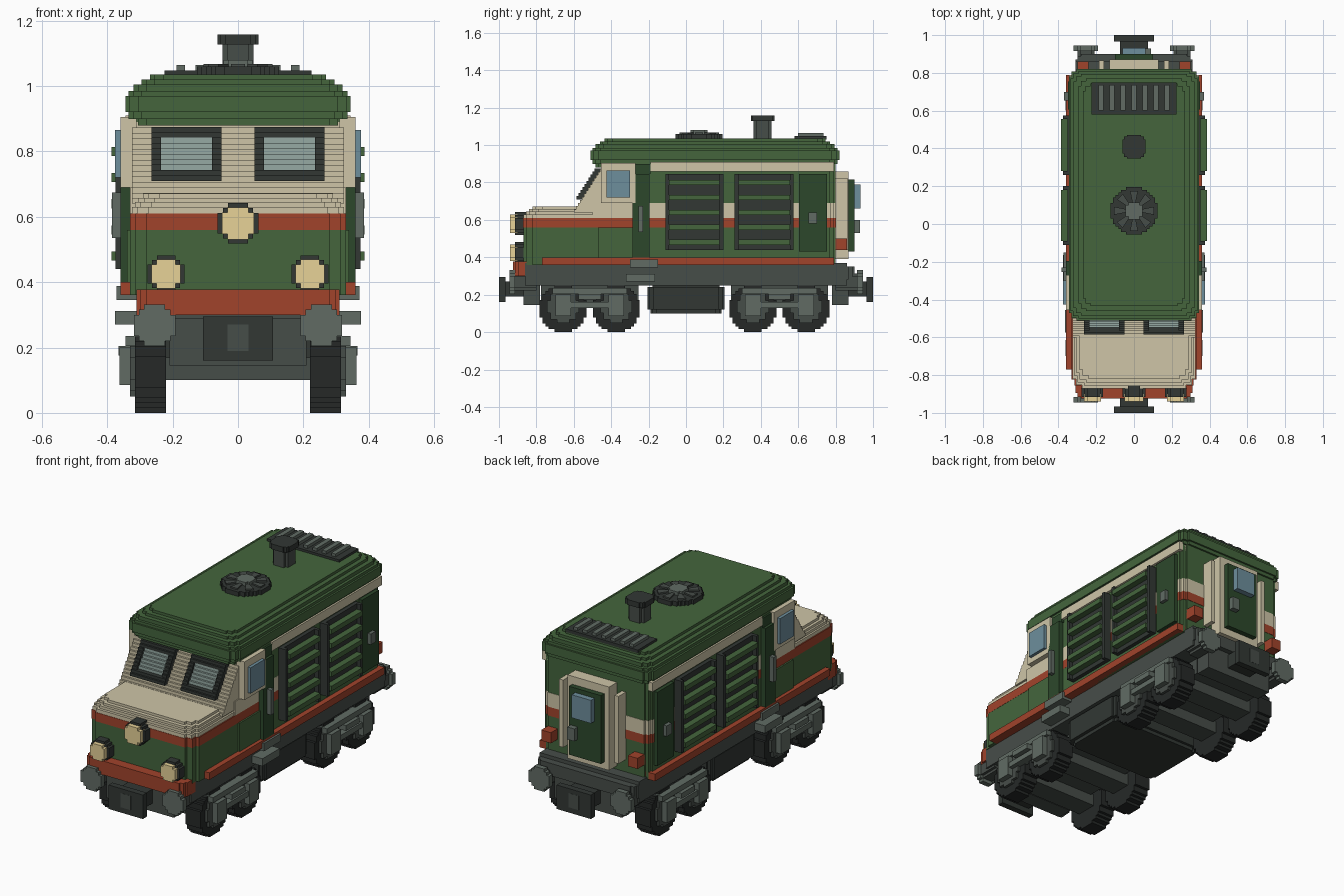
import bpy, bmesh, math
from mathutils import Vector

if "Cube" in bpy.data.objects:
    bpy.data.objects.remove(bpy.data.objects["Cube"])


def mat(name, hexcol):
    lin = [(int(hexcol[i:i + 2], 16) / 255) ** 2.2 for i in (0, 2, 4)]
    m = bpy.data.materials.new(name)
    m.diffuse_color = (*lin, 1)
    m.use_nodes = True
    m.node_tree.nodes["Principled BSDF"].inputs["Base Color"].default_value = m.diffuse_color
    return m


GREEN = mat("green", "46653F")
DEEP = mat("deep_green", "30492F")
CREAM = mat("cream", "CDC4A6")
RED = mat("red", "A0452F")
DARK = mat("dark", "353A37")
TYRE = mat("tyre", "2A2D2C")
FRAME = mat("frame_grey", "484E4A")
GREY = mat("light_grey", "616B64")
LAMP = mat("lamp", "E6D196")
GLASS = mat("glass", "95A8A2")
BLUE = mat("side_glass", "6D8D9B")


def finish(name, bm, m):
    bmesh.ops.recalc_face_normals(bm, faces=bm.faces)
    me = bpy.data.meshes.new(name)
    bm.to_mesh(me)
    bm.free()
    me.materials.append(m)
    ob = bpy.data.objects.new(name, me)
    bpy.context.collection.objects.link(ob)
    return ob


def boxes(name, m, *items, mirror=False):
    """Each item is (x0, x1, y0, y1, z0, z1); mirror repeats it across x."""
    bm = bmesh.new()
    todo = list(items) + ([(-b[1], -b[0], *b[2:]) for b in items] if mirror else [])
    for x0, x1, y0, y1, z0, z1 in todo:
        vs = bmesh.ops.create_cube(bm, size=1)["verts"]
        for v in vs:
            v.co = ((x0 + x1) / 2 + v.co.x * (x1 - x0), (y0 + y1) / 2 + v.co.y * (y1 - y0),
                    (z0 + z1) / 2 + v.co.z * (z1 - z0))
    return finish(name, bm, m)


def slabs(name, m, *items):
    """Stacked layers with stair-stepped corners: (hx, y0, y1, z0, z1, corner_front, corner_back)."""
    bm = bmesh.new()
    for hx, y0, y1, z0, z1, cf, cb in items:
        half = []
        for y, c, s in ((y0, cf, 1), (y1, cb, -1)):
            q = [(hx - c, y), (hx - c, y + s * c / 3), (hx - c / 3, y + s * c / 3),
                 (hx - c / 3, y + s * c), (hx, y + s * c)] if c else [(hx, y)]
            half += q[::s]
        pts = half + [(-x, y) for x, y in reversed(half)]
        f = bm.faces.new([bm.verts.new((x, y, z0)) for x, y in pts])
        ext = bmesh.ops.extrude_face_region(bm, geom=[f])["geom"]
        bmesh.ops.translate(bm, vec=(0, 0, z1 - z0),
                            verts=[v for v in ext if isinstance(v, bmesh.types.BMVert)])
    return finish(name, bm, m)


def disc_rows(axis, a0, a1, u, w, r, step=0.016):
    """Stair-stepped disc as boxes; axis 'x' uses u=y, w=z; 'y' uses u=x, w=z; 'z' uses u=x, w=y."""
    n = max(1, round(r / step))
    h, out = r / n, []
    for i in range(-n, n):
        mid = (i + 0.5) * h
        half = max(h, round(math.sqrt(max(0, r * r - mid * mid)) / h) * h)
        us, ws = (u - half, u + half), (w + i * h, w + (i + 1) * h)
        out.append({"x": (a0, a1, *us, *ws), "y": (*us, a0, a1, *ws),
                    "z": (*us, *ws, a0, a1)}[axis])
    return out


# body bands, from bottom to top
slabs("lower_body", GREEN, (.33, -.87, .80, .36, .56, .05, .03))
slabs("red_band", RED, (.331, -.872, .802, .56, .61, .05, .03))
slabs("cream_band", CREAM, (.331, -.50, .802, .61, .69, 0, .03))
slabs("upper_body", GREEN, (.33, -.27, .80, .69, .90, 0, .03))
boxes("cream_eave", CREAM, (.30, .345, -.19, .79, .86, .91), mirror=True)

# stepped nose top and raked cab front
slabs("nose_top", CREAM, (.325, -.87, -.45, .61, .63, .05, 0), (.315, -.855, -.45, .63, .645, .05, 0),
      (.305, -.84, -.45, .645, .658, .05, 0), (.29, -.82, -.45, .658, .672, .05, 0))
N = 15


def rake(z):
    return -.60 + (z - .64) * .155 / .24


Z = [.64 + .25 * i / N for i in range(N + 1)]
boxes("cab_front", CREAM, *[(-.325, .325, rake(a), -.25, a, b) for a, b in zip(Z, Z[1:])])

# windscreens follow the rake in steps
ZW = [.71 + .165 * i / 10 for i in range(11)]
frame, glass = [], []
for i, (a, b) in enumerate(zip(ZW, ZW[1:])):
    y = rake(a)
    if i in (0, 1, 8, 9):
        frame.append((.05, .265, y - .03, y + .05, a, b))
    else:
        frame += [(.05, .08, y - .03, y + .05, a, b), (.235, .265, y - .03, y + .05, a, b)]
        glass.append((.08, .235, y - .015, y + .05, a, b))
boxes("windscreen_frames", DARK, *frame, mirror=True)
boxes("windscreen_glass", GLASS, *glass, mirror=True)

# cab sides
boxes("cab_side_panel", CREAM, (.31, .36, -.455, -.27, .69, .905), mirror=True)
boxes("cab_side_window", BLUE, (.34, .377, -.425, -.30, .72, .865), mirror=True)
boxes("cab_lower_panel", GREEN, (.31, .34, -.47, -.28, .40, .56), mirror=True)
boxes("cab_pillar", DEEP, (.31, .36, -.285, -.195, .40, .845), (.31, .345, -.27, -.19, .845, .90),
      mirror=True)
boxes("cab_handle", GREY, (.35, .385, -.255, -.23, .535, .675), mirror=True)

# louvre panels
panel, slats = [], []
for y0, y1 in ((-.11, .20), (.26, .575)):
    panel += [(.31, .352, y0, y1, .44, .845), (.33, .375, y0, y0 + .02, .44, .845),
              (.33, .375, y1 - .02, y1, .44, .845)]
    slats += [(.33, .387, y0 + .02, y1 - .02, z - .014, z + .014) for z in
              [.48 + .08 * i for i in range(5)]]
boxes("louvre_panels", DARK, *panel, mirror=True)
boxes("louvre_slats", GREEN, *slats, mirror=True)
boxes("side_door", DEEP, (.31, .35, .605, .755, .43, .845), mirror=True)
boxes("side_door_handle", GREY, (.34, .37, .655, .70, .58, .64), mirror=True)
boxes("red_sill", RED, (.30, .36, -.77, .79, .36, .40), mirror=True)

# roof with stepped edges
slabs("roof", GREEN, *[(hx, -.51 + .345 - hx, .82 - .345 + hx, z0, z1, .04, .04) for hx, z0, z1 in
      ((.32, .88, .90), (.335, .90, .92), (.345, .92, .97), (.335, .97, .985),
       (.32, .985, 1.005), (.295, 1.005, 1.02), (.27, 1.02, 1.035))])

# roof fan, chimney and grille
boxes("fan_ring", DARK, *disc_rows("z", 1.03, 1.06, 0, .07, .125, .0139))
bm = bmesh.new()
for k in range(8):
    a = math.radians(45 * k)
    ring = [Vector((r * math.cos(a + d), .07 + r * math.sin(a + d), 1.068))
            for r, d in ((.03, -.2), (.108, -.2), (.108, .2), (.03, .2))]
    f = bm.faces.new([bm.verts.new(p) for p in ring])
    ext = bmesh.ops.extrude_face_region(bm, geom=[f])["geom"]
    bmesh.ops.translate(bm, vec=(0, 0, -.02), verts=[v for v in ext if isinstance(v, bmesh.types.BMVert)])
finish("fan_blades", bm, FRAME)
boxes("fan_hub", GREY, *disc_rows("z", 1.03, 1.08, 0, .07, .045, .015))
boxes("chimney", FRAME, *disc_rows("z", 1.03, 1.13, 0, .41, .048))
slabs("chimney_cap", DARK, (.062, .348, .472, 1.128, 1.158, .024, .024))
boxes("roof_grille", DARK, (-.225, .225, .58, .75, 1.03, 1.048))
boxes("roof_grille_bars", GREY, *[(x - .013, x + .013, .60, .735, 1.04, 1.064)
                                  for x in [-.175 + .35 * i / 6 for i in range(7)]])

# headlights
cases, lenses = [], []
for x, z, r in ((0, .58, .062), (-.22, .425, .057), (.22, .425, .057)):
    cases += disc_rows("y", -.915, -.84, x, z, r)
    lenses += disc_rows("y", -.94, -.90, x, z, r - .013)
boxes("headlight_cases", DARK, *cases)
boxes("headlight_lenses", LAMP, *lenses)

# rear door and lights
boxes("rear_door_frame", CREAM, (-.13, .13, .79, .87, .39, .86))
boxes("rear_door", DEEP, (-.10, .10, .85, .90, .43, .815))
boxes("rear_door_window", BLUE, (-.06, .06, .89, .932, .66, .79))
boxes("rear_door_handle", GREY, (.045, .09, .89, .93, .53, .60))
boxes("rear_handrails", CREAM, (.16, .185, .79, .865, .44, .82), mirror=True)
boxes("rear_lights", RED, (.24, .30, .79, .86, .44, .50), mirror=True)

# chassis
slabs("chassis", FRAME, (.31, -.86, .86, .25, .37, 0, 0))
slabs("front_bumper", RED, (.31, -.925, -.82, .30, .378, .03, 0))
slabs("rear_beam", FRAME, (.31, .82, .90, .28, .35, 0, .03))
slabs("fuel_tank", DARK, (.28, -.19, .19, .10, .12, .03, .03), (.30, -.205, .205, .12, .24, .03, .03),
      (.27, -.18, .18, .24, .26, 0, 0))
boxes("cab_steps", GREY, (.28, .377, -.32, -.165, .27, .312), (.28, .372, -.30, -.15, .345, .388), mirror=True)

# buffers and couplers at both ends
beam, buf, stem, coup, eye = [], [], [], [], []
for s in (-1, 1):
    def span(a, b):
        return sorted((s * a, s * b))
    beam.append((-.21, .21, *span(.78, .87), .145, .29))
    for x in (-.255, .255):
        buf += disc_rows("y", *span(.915, .945), x, .268, .064)
        stem += disc_rows("y", *span(.80, .92), x, .268, .045)
    coup += [(-.075, .075, *span(.86, .98), .19, .27), (-.107, .107, *span(.965, 1), .16, .295)]
    eye.append((-.032, .032, *span(.97, .9995 + .0005), .19, .27))
boxes("end_beams", FRAME, *beam)
boxes("buffer_heads", GREY, *buf)
boxes("buffer_stems", FRAME, *stem)
boxes("couplers", DARK, *coup)
boxes("coupler_eyes", FRAME, *[(b[0], b[1], b[2] - .001, b[3] + .001, b[4], b[5]) for b in eye])

# bogies
wheels, hubs, caps, bars, core = [], [], [], [], []
for c in (-.515, .50):
    for y in (c - .142, c + .142):
        wheels += disc_rows("x", .22, .315, y, .125, .125, .0156)
        hubs += disc_rows("x", .30, .33, y, .135, .085)
        caps.append((.31, .362, y - .042, y + .042, .085, .20))
    bars += [(.30, .345, c - .20, c + .20, .205, .235), (.30, .365, c - .06, c + .06, .175, .205),
             (.30, .355, c - .10, c + .10, .13, .16)]
    core.append((-.20, .20, c - .26, c + .26, .16, .25))
    core += [(-.23, .23, y - .06, y + .06, .10, .17) for y in (c - .142, c + .142)]
boxes("wheels", TYRE, *wheels, mirror=True)
boxes("wheel_hubs", FRAME, *hubs, mirror=True)
boxes("axle_boxes", GREY, *caps, mirror=True)
boxes("bogie_side_bars", GREY, *bars, mirror=True)
boxes("bogie_cores", FRAME, *core)
